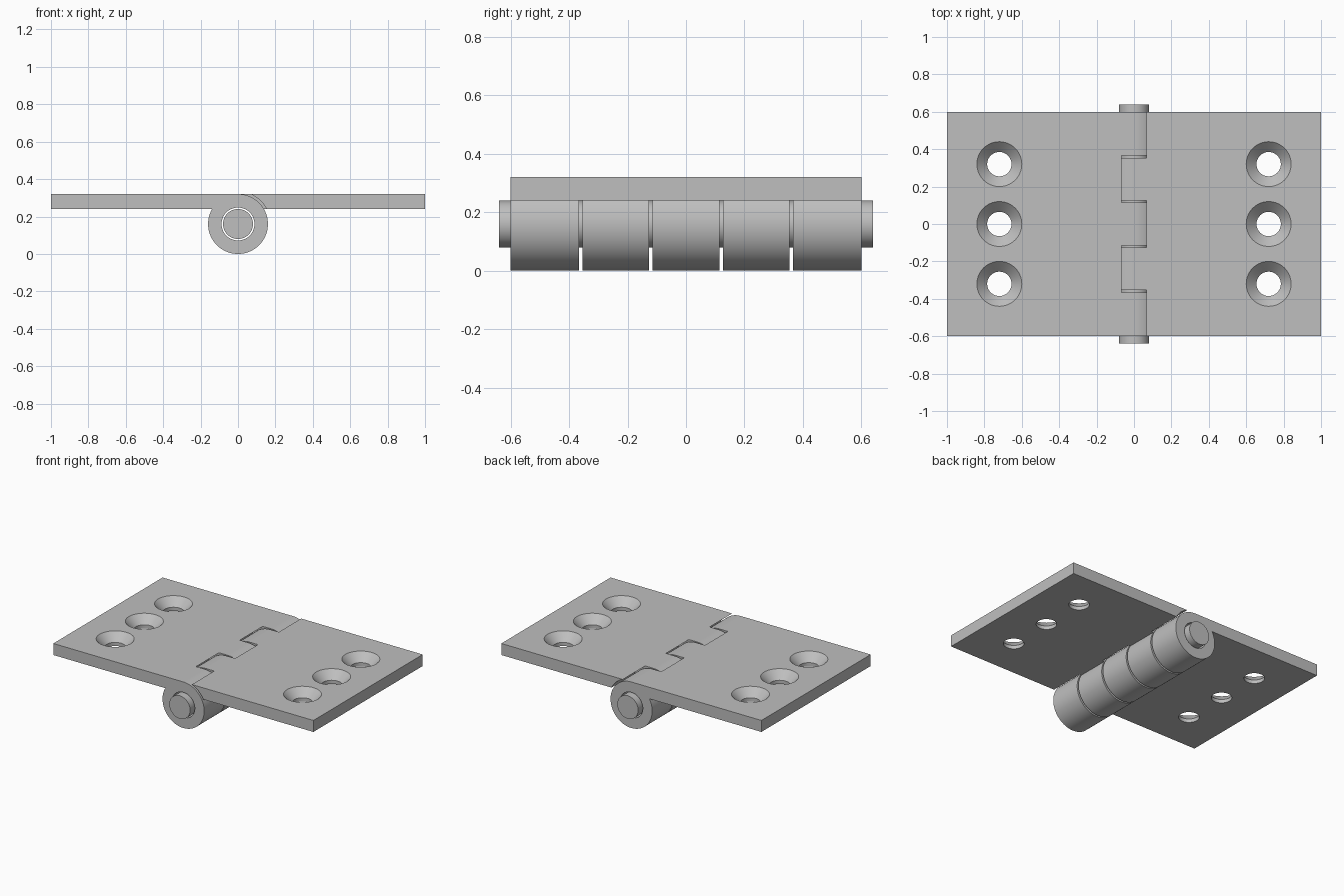
import bpy, bmesh
from math import pi, sin, cos, sqrt, asin
from mathutils import Matrix

cube = bpy.data.objects.get("Cube")
if cube:
    bpy.data.objects.remove(cube, do_unlink=True)

# Main dimensions
R, BORE, PIN, CLEAR = 0.16, 0.088, 0.08, 0.173
BOTTOM, TOP, HALF = 0.24, 0.32, 0.6
KNUCKLE, GAP = 0.24, 0.006
SEGS = 96

steel = bpy.data.materials.new("steel_grey")
steel.use_nodes = True
grey = (0.52, 0.52, 0.52, 1)
steel.diffuse_color = grey
steel.node_tree.nodes["Principled BSDF"].inputs["Base Color"].default_value = grey


def finish(name, bm):
    bmesh.ops.recalc_face_normals(bm, faces=bm.faces)
    mesh = bpy.data.meshes.new(name)
    bm.to_mesh(mesh)
    bm.free()
    mesh.materials.append(steel)
    obj = bpy.data.objects.new(name, mesh)
    bpy.context.collection.objects.link(obj)
    return obj


def activate(obj):
    bpy.ops.object.select_all(action="DESELECT")
    obj.select_set(True)
    bpy.context.view_layer.objects.active = obj


def smooth(obj):
    activate(obj)
    bpy.ops.object.shade_smooth_by_angle(angle=pi / 6)
    weighted = obj.modifiers.new("Weighted Normals", "WEIGHTED_NORMAL")
    weighted.keep_sharp = True


def rod(bm, radius, y0, y1):
    """Cylinder on the hinge axis between two y positions."""
    place = Matrix.Translation((0, (y0 + y1) / 2, R)) @ Matrix.Rotation(pi / 2, 4, "X")
    bmesh.ops.create_cone(bm, cap_ends=True, segments=SEGS, radius1=radius,
                          radius2=radius, depth=y1 - y0, matrix=place)


def countersink(bm, x, y):
    """Screw hole cutter: straight shank opening into a cone at the top."""
    profile = [(0.065, BOTTOM - 0.05), (0.065, TOP - 0.055), (0.12, TOP), (0.12, TOP + 0.05)]
    rings = [[bm.verts.new((x + r * cos(2 * pi * i / 64), y + r * sin(2 * pi * i / 64), z))
              for i in range(64)] for r, z in profile]
    for low, high in zip(rings, rings[1:]):
        for i in range(64):
            j = (i + 1) % 64
            bm.faces.new((low[i], low[j], high[j], high[i]))
    bm.faces.new(rings[0])
    bm.faces.new(rings[-1])


def cut(obj, bm):
    cutter = finish("cutter", bm)
    cutter.hide_render = True
    mod = obj.modifiers.new("Cut", "BOOLEAN")
    mod.operation, mod.solver, mod.object = "DIFFERENCE", "EXACT", cutter
    activate(obj)
    bpy.ops.object.modifier_apply(modifier=mod.name)
    bpy.data.objects.remove(cutter, do_unlink=True)


def leaf(name, side, own):
    """Plate rolled into a barrel, then cleared where the other leaf's knuckles sit."""
    bm = bmesh.new()
    start, end = pi / 2, 2 * pi + asin((BOTTOM - R) / R)
    arc = [start + (end - start) * i / SEGS for i in range(SEGS + 1)]
    outline = [(1, TOP)] + [(R * cos(a), R + R * sin(a)) for a in arc] + [(1, BOTTOM)]
    face = bm.faces.new([bm.verts.new((side * x, -HALF, z)) for x, z in outline])
    moved = bmesh.ops.extrude_face_region(bm, geom=[face])["geom"]
    bmesh.ops.translate(bm, vec=(0, 2 * HALF, 0),
                        verts=[v for v in moved if isinstance(v, bmesh.types.BMVert)])
    obj = finish(name, bm)

    # Clearance pockets and screw holes
    bm = bmesh.new()
    for k in range(5):
        if k not in own:
            y0 = -HALF + k * KNUCKLE
            rod(bm, CLEAR, y0 - (GAP if k > 0 else 0.1),
                y0 + KNUCKLE + (GAP if k < 4 else 0.1))
    for y in (-0.32, 0, 0.32):
        countersink(bm, side * 0.72, y)
    cut(obj, bm)

    # Pin bore
    bm = bmesh.new()
    rod(bm, BORE, -HALF - 0.1, HALF + 0.1)
    cut(obj, bm)

    # Trim the knuckle ends back to leave the running gap
    smooth(obj)
    return obj


leaf("right_leaf", -1, (0, 2, 4))
leaf("left_leaf", 1, (1, 3))

# Hinge pin
bm = bmesh.new()
rod(bm, PIN, -0.64, 0.64)
smooth(finish("hinge_pin", bm))
